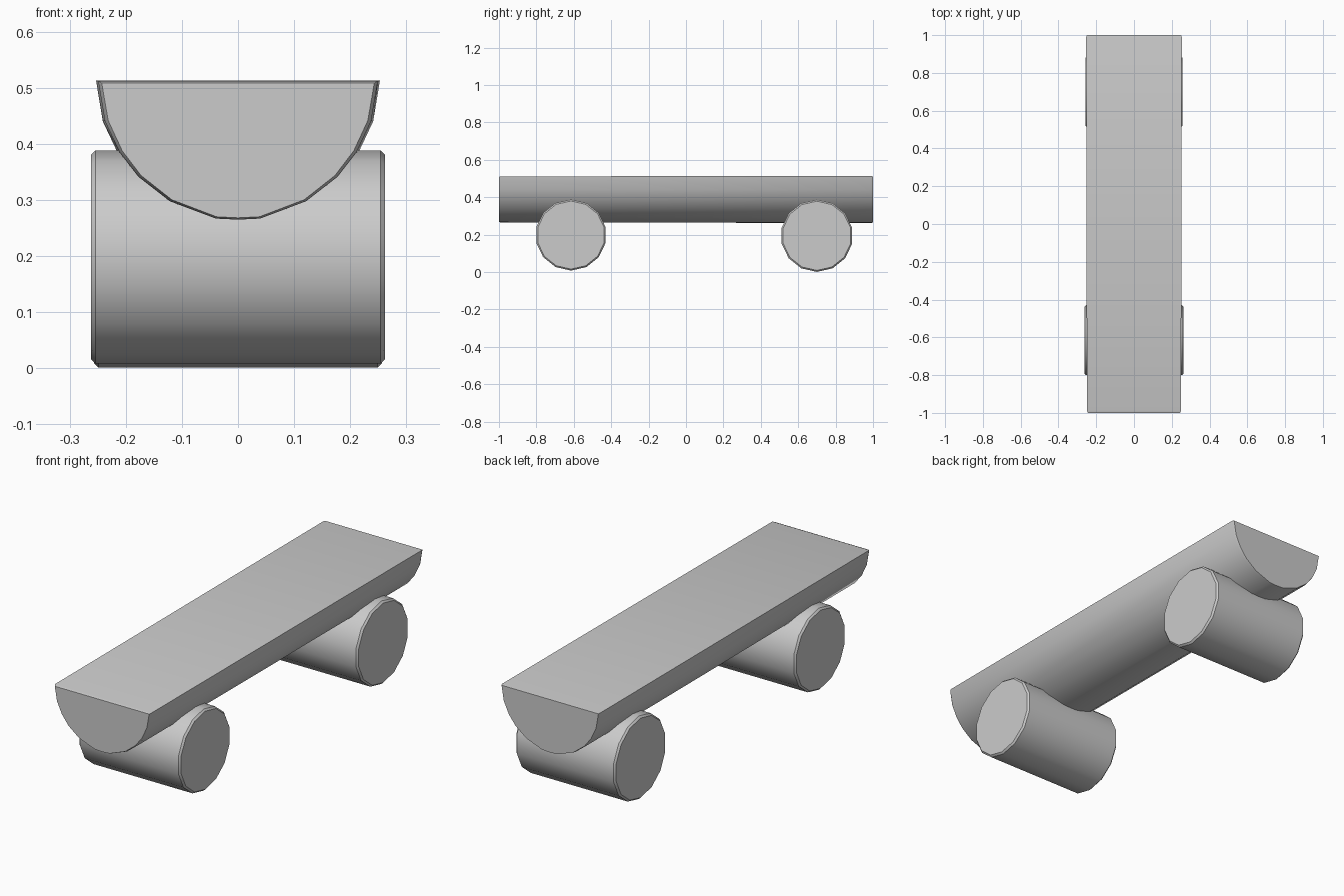
import bpy, bmesh, math

if "Cube" in bpy.data.objects:
    bpy.data.objects.remove(bpy.data.objects["Cube"])

# Single bare wood-grey material
grey = bpy.data.materials.new("plain grey")
grey.use_nodes = True
COLOUR = (0.6, 0.6, 0.6, 1)
grey.diffuse_color = COLOUR
grey.node_tree.nodes["Principled BSDF"].inputs["Base Color"].default_value = COLOUR


def extrude_profile(name, rings):
    """Skin matching rings of points and cap both ends."""
    bm = bmesh.new()
    loops = [[bm.verts.new(p) for p in ring] for ring in rings]
    n = len(loops[0])
    for a, b in zip(loops, loops[1:]):
        for i in range(n):
            j = (i + 1) % n
            bm.faces.new((a[i], a[j], b[j], b[i]))
    bm.faces.new(loops[0])
    bm.faces.new(loops[-1])
    bmesh.ops.recalc_face_normals(bm, faces=bm.faces)
    mesh = bpy.data.meshes.new(name)
    bm.to_mesh(mesh)
    bm.free()
    mesh.materials.append(grey)
    obj = bpy.data.objects.new(name, mesh)
    bpy.context.collection.objects.link(obj)
    bpy.ops.object.select_all(action="DESELECT")
    obj.select_set(True)
    bpy.context.view_layer.objects.active = obj
    bpy.ops.object.shade_smooth_by_angle(angle=math.radians(32))
    return obj


# Half-log seat: flat on top, round below, with chamfered ends
half = [(0.253, 0.513), (0.241, 0.44), (0.215, 0.385), (0.18, 0.34),
        (0.123, 0.296), (0.04, 0.265)]
profile = half + [(0, 0.263)] + [(-x, z) for x, z in reversed(half)]


def seat_ring(y, scale, top):
    return [(x * scale, y, min(top, 0.513 + (z - 0.513) * (1 + scale) / 2))
            for x, z in profile]


extrude_profile("seat", [
    seat_ring(-1, 0.96, 0.508), seat_ring(-0.99, 0.985, 0.512),
    seat_ring(0.99, 1, 0.513), seat_ring(1, 0.985, 0.511)])


# Crosswise support logs with small chamfers at the cut ends
def support_log(name, y, z, radius, half_length, sides=14, chamfer=0.008):
    def ring(x, r):
        angles = [math.tau * i / sides for i in range(sides)]
        return [(x, y + r * math.sin(a), z - r * math.cos(a)) for a in angles]
    inner = half_length - chamfer
    extrude_profile(name, [
        ring(-half_length, radius - chamfer), ring(-inner, radius),
        ring(inner, radius), ring(half_length, radius - chamfer)])


support_log("front_support_log", -0.615, 0.198, 0.19, 0.262)
support_log("back_support_log", 0.7, 0.194, 0.193, 0.257)
